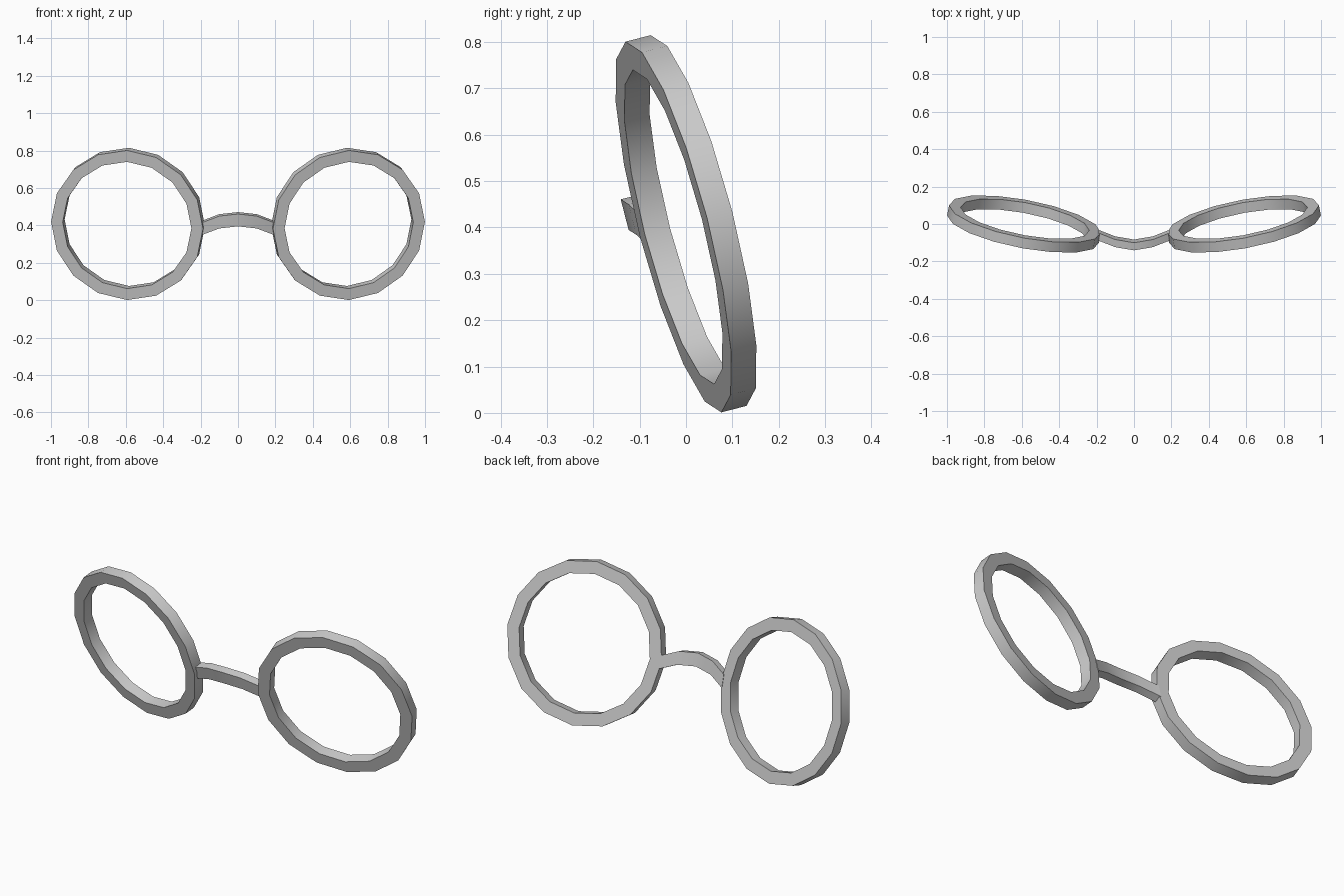
import bpy, bmesh
from math import sin, cos, pi, radians
from mathutils import Matrix, Vector

cube = bpy.data.objects.get("Cube")
if cube:
    bpy.data.objects.remove(cube, do_unlink=True)

TILT = Matrix.Rotation(radians(14.5), 4, 'X')

metal = bpy.data.materials.new("grey metal")
metal.use_nodes = True
colour = (0.6, 0.6, 0.6, 1)
metal.diffuse_color = colour
metal.node_tree.nodes["Principled BSDF"].inputs["Base Color"].default_value = colour


def loft(name, sections, closed):
    """Skin a list of four-cornered cross-sections into one object."""
    bm = bmesh.new()
    loops = [[bm.verts.new(p) for p in s] for s in sections]
    n = len(loops)
    for i in range(n if closed else n - 1):
        a, b = loops[i], loops[(i + 1) % n]
        for j in range(4):
            k = (j + 1) % 4
            bm.faces.new((a[j], a[k], b[k], b[j]))
    if not closed:
        bm.faces.new(loops[0])
        bm.faces.new(loops[-1])
    bmesh.ops.recalc_face_normals(bm, faces=bm.faces)
    mesh = bpy.data.meshes.new(name)
    bm.to_mesh(mesh)
    bm.free()
    mesh.materials.append(metal)
    obj = bpy.data.objects.new(name, mesh)
    bpy.context.collection.objects.link(obj)
    bpy.ops.object.select_all(action='DESELECT')
    obj.select_set(True)
    bpy.context.view_layer.objects.active = obj
    bpy.ops.object.shade_smooth_by_angle(angle=radians(30))


# Lens rims: sixteen-sided rings, leaning forward and swept back at the outside
SIDES, OUTER, INNER, HALF = 16, 0.413, 0.35, 0.0285
for name, side in (("left_rim", 1), ("right_rim", -1)):
    pose = (Matrix.Translation((side * 0.588, 0, 0.408)) @ TILT
            @ Matrix.Rotation(side * radians(10.5), 4, 'Z'))
    rim = []
    for i in range(SIDES):
        a = 2 * pi * i / SIDES
        rim.append([pose @ Vector((r * cos(a), y, r * sin(a)))
                    for r, y in ((OUTER, -HALF), (OUTER, HALF),
                                 (INNER, HALF), (INNER, -HALF))])
    loft(name, rim, True)

# Nose bridge: leaning bar arched up and forward between the rims
half_path = [(0, -0.112, 0.433), (0.1, -0.095, 0.422), (0.19, -0.06, 0.388)]
path = [(-x, y, z) for x, y, z in half_path[:0:-1]] + half_path
corners = [(-0.021, -0.034), (0.021, -0.034), (0.021, 0.034), (-0.021, 0.034)]
bridge = [[Vector(p) + TILT @ Vector((0, y, z)) for y, z in corners] for p in path]
loft("nose_bridge", bridge, False)
